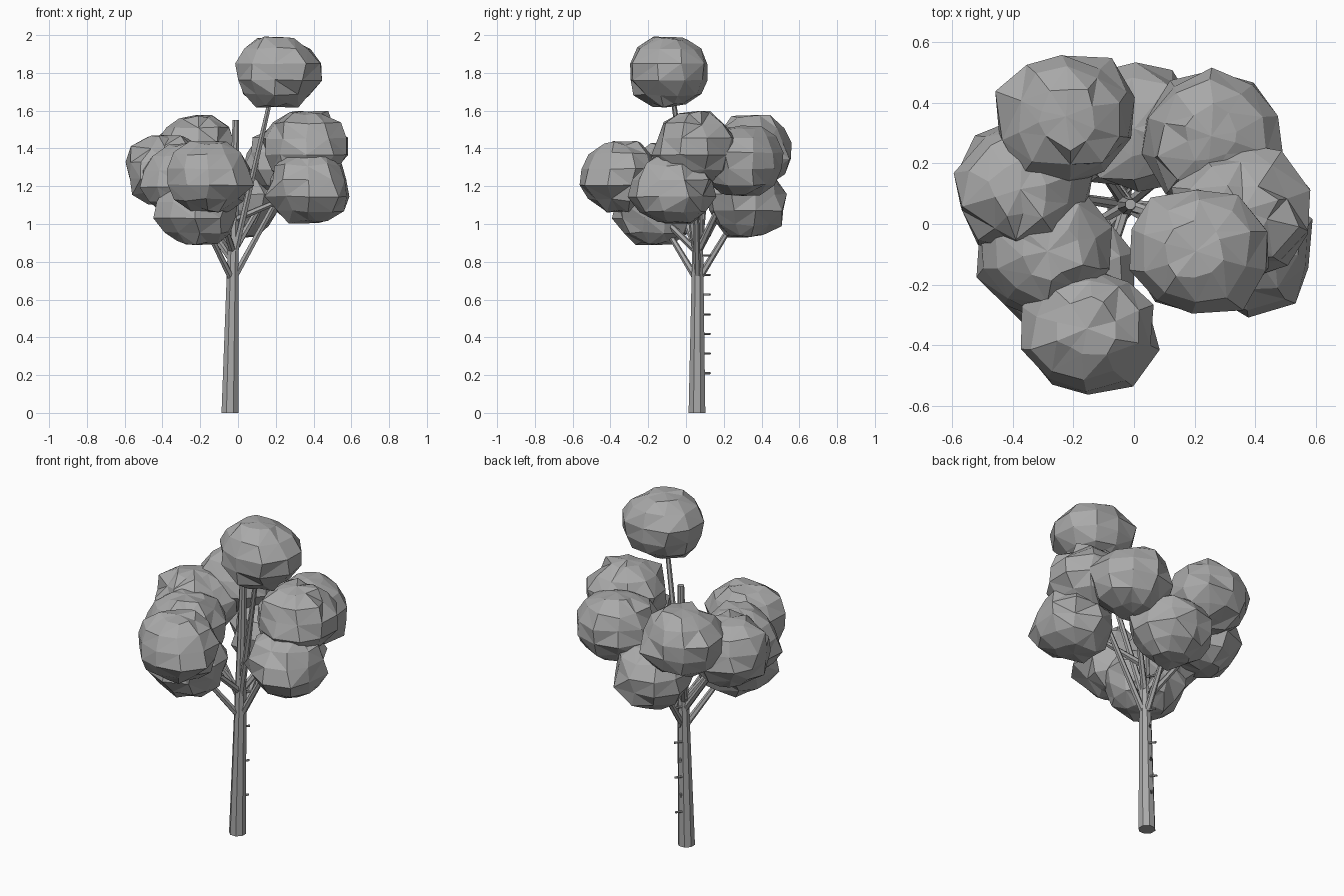
import bpy, bmesh, math, random
from mathutils import Vector

cube = bpy.data.objects.get("Cube")
if cube:
    bpy.data.objects.remove(cube)

grey = bpy.data.materials.new("plain_grey")
grey.use_nodes = True
COLOUR = (0.4, 0.4, 0.4, 1)
grey.diffuse_color = COLOUR
grey.node_tree.nodes["Principled BSDF"].inputs["Base Color"].default_value = COLOUR


def add_object(name, bm):
    bmesh.ops.recalc_face_normals(bm, faces=bm.faces)
    mesh = bpy.data.meshes.new(name)
    bm.to_mesh(mesh)
    bm.free()
    mesh.materials.append(grey)
    obj = bpy.data.objects.new(name, mesh)
    bpy.context.collection.objects.link(obj)
    return obj


def limb(name, start, end, r1, r2, sides, level=False):
    """Tapered rod between two points; level keeps its ends horizontal."""
    a, b = Vector(start), Vector(end)
    turn = Vector((0, 0, 1)).rotation_difference(b - a)
    bm = bmesh.new()
    rings = []
    for centre, r in ((a, r1), (b, r2)):
        ring = []
        for i in range(sides):
            t = math.tau * (i + 0.5) / sides
            p = Vector((r * math.cos(t), r * math.sin(t), 0))
            ring.append(bm.verts.new(centre + (p if level else turn @ p)))
        rings.append(ring)
    for i in range(sides):
        j = (i + 1) % sides
        bm.faces.new((rings[0][i], rings[0][j], rings[1][j], rings[1][i]))
    bm.faces.new(rings[0])
    bm.faces.new(rings[1])
    return add_object(name, bm)


def leaf_clump(name, centre, seed):
    """Faceted, slightly squashed ball with a creased crown."""
    rng = random.Random(seed)
    bm = bmesh.new()
    bmesh.ops.create_uvsphere(bm, u_segments=10, v_segments=7, radius=1)
    for v in bm.verts:
        if abs(v.co.z) < 0.99:
            v.co *= rng.uniform(0.93, 1.07)
            v.co.x += rng.uniform(-0.07, 0.07)
            v.co.y += rng.uniform(-0.07, 0.07)
        else:
            v.co.z *= 0.95
        v.co = Vector(centre) + Vector((v.co.x * 0.232, v.co.y * 0.22, v.co.z * 0.196))
    bmesh.ops.triangulate(bm, faces=bm.faces)
    return add_object(name, bm)


# Trunk, leaning slightly as it narrows
BASE, TIP = Vector((-0.043, 0.058, 0)), Vector((-0.012, 0.065, 1.55))
limb("trunk", BASE, TIP, 0.048, 0.018, 8, level=True)

# Climbing pegs up the back, alternating sides
for i in range(8):
    z = 0.21 + i * 0.104
    side = 1 if i % 2 == 0 else -1
    axis = BASE.lerp(TIP, z / TIP.z)
    limb(f"climbing_peg_{i + 1}",
         (axis.x - side * 0.015, 0.08, z), (axis.x + side * 0.02, 0.128, z),
         0.006, 0.006, 6)

# Leaf clumps, each with the height where its branch leaves the trunk
CLUMPS = {
    "top": ((0.205, -0.09, 1.805), 0.8),
    "upper_back_right": ((-0.225, 0.355, 1.39), 0.85),
    "right": ((-0.375, 0.115, 1.285), 0.8),
    "front_right": ((-0.285, -0.09, 1.24), 0.85),
    "low_front_right": ((-0.215, -0.165, 1.075), 0.7),
    "front": ((-0.155, -0.345, 1.25), 0.85),
    "front_left": ((0.375, -0.065, 1.19), 1.02),
    "left": ((0.36, 0.045, 1.41), 0.7),
    "back_left": ((0.255, 0.29, 1.335), 0.85),
    "low_back": ((0.0, 0.315, 1.115), 0.7),
}
for seed, (name, (centre, z)) in enumerate(CLUMPS.items()):
    leaf_clump(f"leaf_clump_{name}", centre, seed + 3)
    limb(f"branch_{name}", BASE.lerp(TIP, z / TIP.z), centre, 0.019, 0.012, 6)
